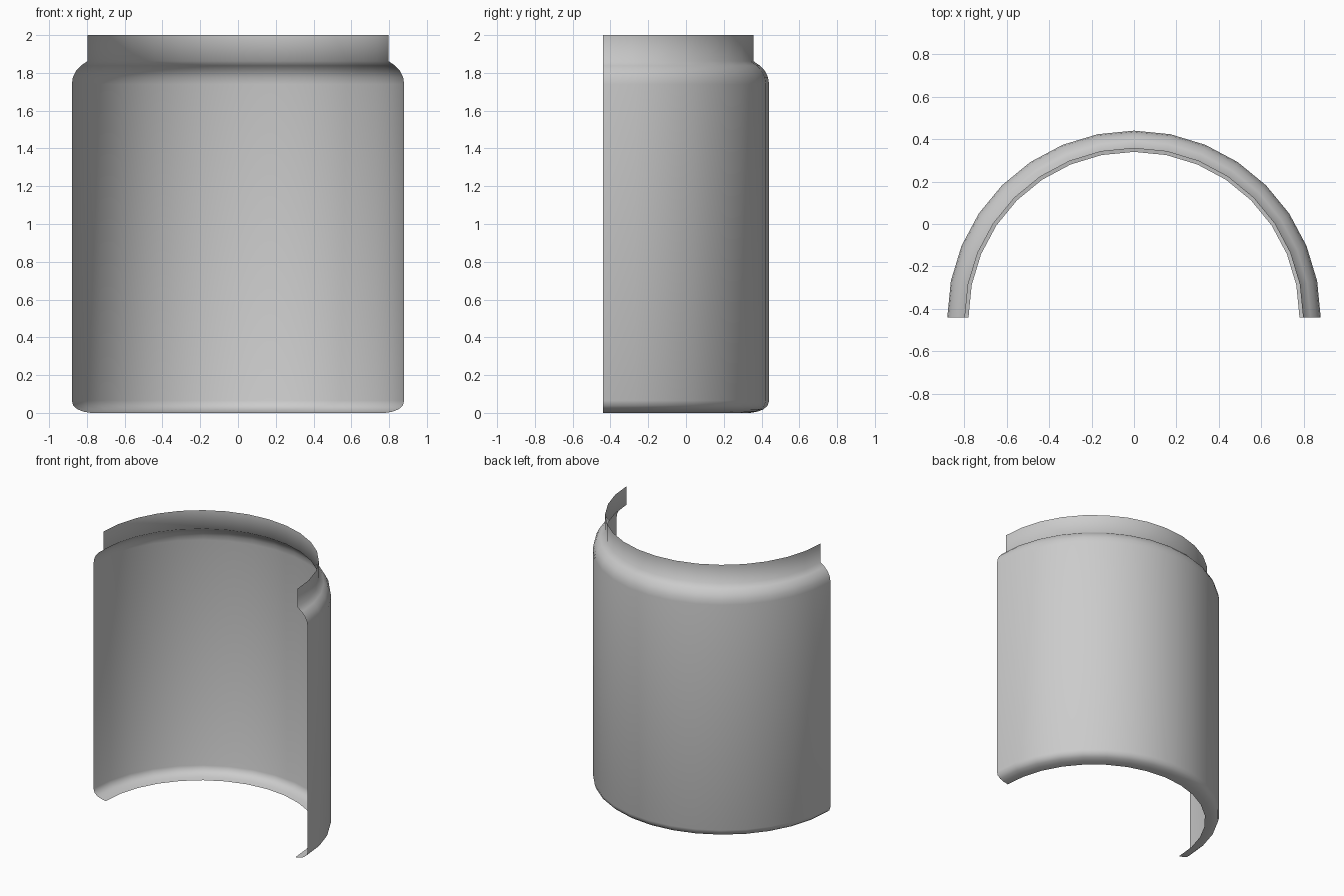
import bpy, bmesh
from math import pi, sin, cos

if "Cube" in bpy.data.objects:
    bpy.data.objects.remove(bpy.data.objects["Cube"])

SEGMENTS = 16      # facets around the half turn
AXIS_Y = -0.44     # the cut plane runs through the jar's axis

# Half jar wall profile (radius, height): bottom lip, body, shoulder, neck
profile = [(0.78, 0.0), (0.82, 0.007), (0.85, 0.019), (0.872, 0.038), (0.88, 0.065),
           (0.88, 1.74), (0.874, 1.777), (0.858, 1.81), (0.832, 1.838),
           (0.797, 1.862), (0.797, 2.0)]

bm = bmesh.new()
rings = []
for i in range(SEGMENTS + 1):
    a = pi * i / SEGMENTS
    rings.append([bm.verts.new((r * cos(a), AXIS_Y + r * sin(a), z)) for r, z in profile])

# Sweep the profile into an open, single-sheet half shell
for a, b in zip(rings, rings[1:]):
    for j in range(len(profile) - 1):
        face = bm.faces.new((a[j], b[j], b[j + 1], a[j + 1]))
        face.smooth = True

mesh = bpy.data.meshes.new("half_jar_shell")
bm.to_mesh(mesh)
bm.free()
shell = bpy.data.objects.new("half_jar_shell", mesh)
bpy.context.collection.objects.link(shell)
